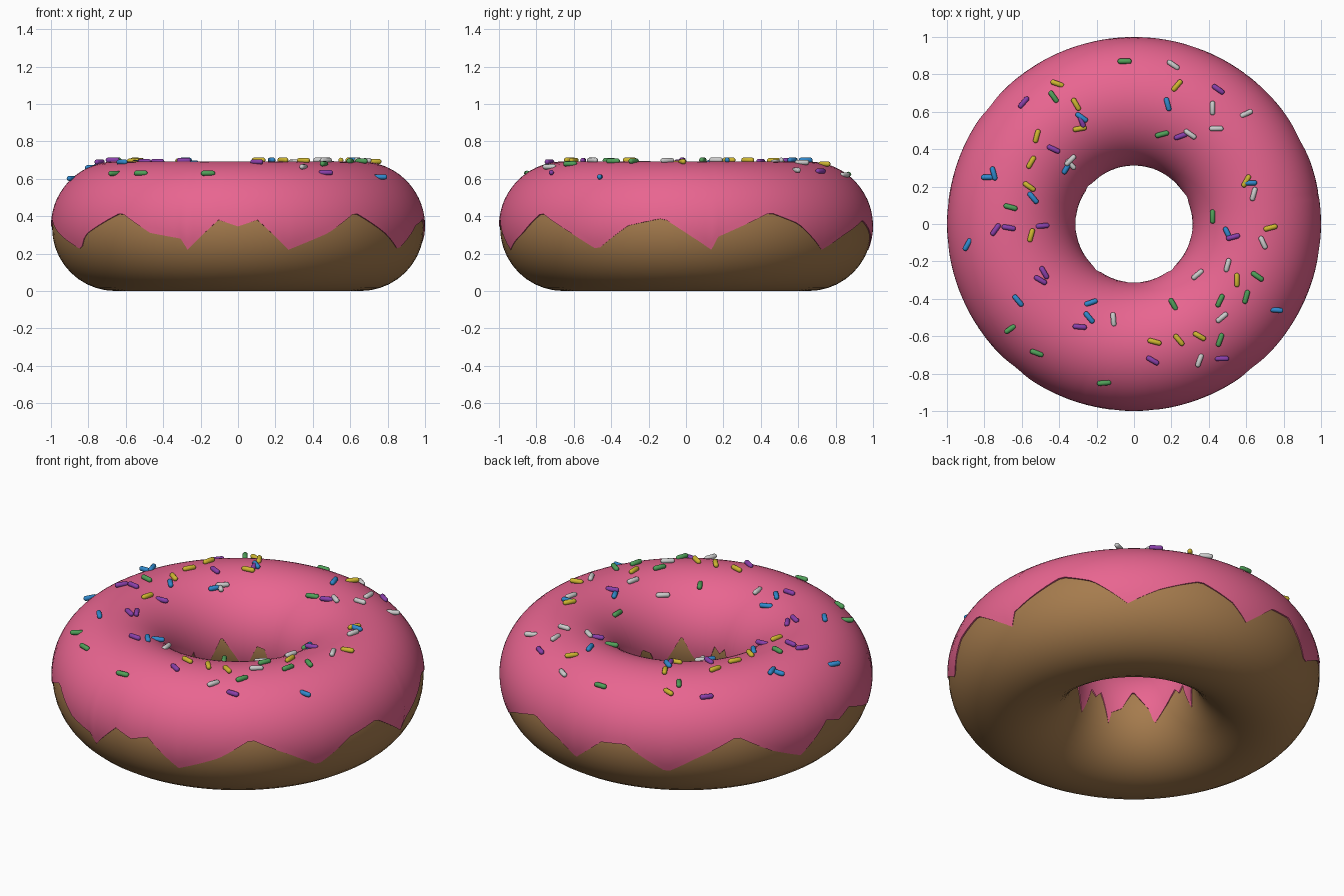
import bpy, bmesh, math
from mathutils import Matrix, Vector

if "Cube" in bpy.data.objects:
    bpy.data.objects.remove(bpy.data.objects["Cube"])

R, ZC = 0.656, 0.348          # ring radius and centre height
R_ICE, R_DOUGH = 0.344, 0.338  # tube radii


def material(name, rgb):
    m = bpy.data.materials.new(name)
    m.diffuse_color = (*rgb, 1)
    m.use_nodes = True
    m.node_tree.nodes["Principled BSDF"].inputs["Base Color"].default_value = m.diffuse_color
    return m


def finish(bm, name, mat, angle=35):
    bmesh.ops.recalc_face_normals(bm, faces=bm.faces)
    me = bpy.data.meshes.new(name)
    bm.to_mesh(me)
    bm.free()
    ob = bpy.data.objects.new(name, me)
    bpy.context.collection.objects.link(ob)
    me.materials.append(mat)
    bpy.ops.object.select_all(action='DESELECT')
    ob.select_set(True)
    bpy.context.view_layer.objects.active = ob
    bpy.ops.object.shade_smooth_by_angle(angle=math.radians(angle))
    return ob


# dough ring
bpy.ops.mesh.primitive_torus_add(major_radius=R, minor_radius=R_DOUGH, major_segments=96,
                                 minor_segments=40, location=(0, 0, ZC - 0.01))
dough = bpy.context.object
dough.name = "dough"
dough.data.materials.append(material("dough", (0.38, 0.2, 0.075)))
bpy.ops.object.shade_smooth()

# jagged icing edge: (azimuth in degrees, height)
OUTER = [(8, .22), (10, .29), (27, .42), (37, .36), (48, .22), (58, .30), (71, .38),
         (82, .30), (88, .22), (98, .36), (106, .37), (119, .22), (128, .31), (141, .42),
         (152, .31), (164, .22), (174, .38), (180, .345), (186, .38), (196, .31),
         (211, .22), (215, .30), (231, .42), (242, .31), (252, .28), (254, .22),
         (264, .38), (270, .345), (276, .38), (286, .22), (299, .31), (309, .42),
         (322, .31), (331, .22), (342, .35), (353, .39)]


def edge_height(deg):
    deg %= 360
    pts = [(OUTER[-1][0] - 360, OUTER[-1][1])] + OUTER + [(OUTER[0][0] + 360, OUTER[0][1])]
    for (a, za), (b, zb) in zip(pts, pts[1:]):
        if a <= deg <= b:
            return za + (zb - za) * (deg - a) / (b - a)


# icing: sheet over the ring from outer edge to inner edge, with rims tucked into the dough
bm = bmesh.new()
N, M = 180, 36
cols = []
for i in range(N):
    deg = i * 360 / N
    a = math.radians(deg)
    lo = math.asin((edge_height(deg) - ZC) / R_ICE)
    hi = math.pi - math.asin((edge_height(deg) - ZC) / R_ICE)
    prof = [(lo, R_DOUGH - 0.012)]
    prof += [(lo + (hi - lo) * j / M, R_ICE) for j in range(M + 1)]
    prof += [(hi, R_DOUGH - 0.012)]
    cols.append([bm.verts.new(((R + r * math.cos(p)) * math.cos(a),
                               (R + r * math.cos(p)) * math.sin(a),
                               ZC + r * math.sin(p))) for p, r in prof])
for i in range(N):
    c, d = cols[i], cols[(i + 1) % N]
    for j in range(len(c) - 1):
        bm.faces.new((c[j], d[j], d[j + 1], c[j + 1]))
finish(bm, "icing", material("icing", (0.81, 0.13, 0.28)), 40)


# sprinkles: little capsules lying flat on the icing, given as (x, y, turn)
def sprinkles(colour, rgb, places):
    bm = bmesh.new()
    for x, y, turn in places:
        d = math.hypot(x, y) - R
        z = ZC + math.sqrt(R_ICE ** 2 - d * d) + 0.008
        made = bmesh.ops.create_uvsphere(bm, u_segments=12, v_segments=7, radius=0.014)['verts']
        for v in made:
            v.co.z += math.copysign(0.024, v.co.z)
        mat = (Matrix.Translation((x, y, z)) @ Matrix.Rotation(math.radians(turn), 4, 'Z')
               @ Matrix.Rotation(math.pi / 2, 4, 'Y'))
        bmesh.ops.transform(bm, matrix=mat, verts=made)
    finish(bm, colour + "_sprinkles", material(colour, rgb), 60)


sprinkles("green", (0.08, 0.35, 0.1), [
    (-.05, .87, 0), (-.43, .68, -55), (.15, .48, 15), (-.66, .09, -15), (.42, .04, 90),
    (.66, -.28, -35), (.60, -.39, 75), (.46, -.41, 65), (.46, -.62, 70), (.21, -.43, -60),
    (-.66, -.56, 35), (-.52, -.69, -20), (-.16, -.85, 5)])
sprinkles("yellow", (0.62, 0.47, 0.03), [
    (-.41, .75, -20), (-.31, .64, -60), (-.29, .51, 10), (.23, .74, 50), (-.52, .47, 75),
    (-.55, .33, 60), (-.56, .20, -35), (.60, .23, 60), (.73, -.02, 15), (-.55, -.06, 75),
    (.55, -.30, 90), (.35, -.60, -30), (.24, -.62, -50), (.11, -.63, -15)])
sprinkles("purple", (0.25, 0.05, 0.4), [
    (-.59, .65, 50), (-.28, .55, -70), (.45, .72, -35), (-.43, .40, -25), (.25, .47, 20),
    (-.67, -.02, -10), (-.74, -.03, 55), (-.49, -.01, 5), (.53, -.07, 15), (-.48, -.26, -60),
    (-.50, -.30, -30), (-.29, -.55, -5), (.10, -.73, -30), (.47, -.72, 0)])
sprinkles("blue", (0.03, 0.25, 0.6), [
    (-.28, .57, -35), (.18, .64, -75), (-.78, .25, 0), (-.75, .27, -75), (-.36, .30, 60),
    (-.54, .14, -50), (.62, .22, 0), (.50, -.05, -65), (-.89, -.11, 60), (-.62, -.41, -50),
    (-.23, -.42, 20), (-.24, -.50, -50), (.76, -.46, -5)])
sprinkles("white", (0.75, 0.75, 0.75), [
    (.21, .85, -35), (.42, .62, 90), (.60, .59, 25), (.44, .51, 0), (.30, .48, -35),
    (-.34, .34, 45), (-.34, .32, -45), (.64, .16, 75), (.69, -.10, -65), (.34, -.27, 40),
    (.50, -.22, 75), (.47, -.50, 40), (.35, -.73, 70), (-.11, -.51, -85)])
